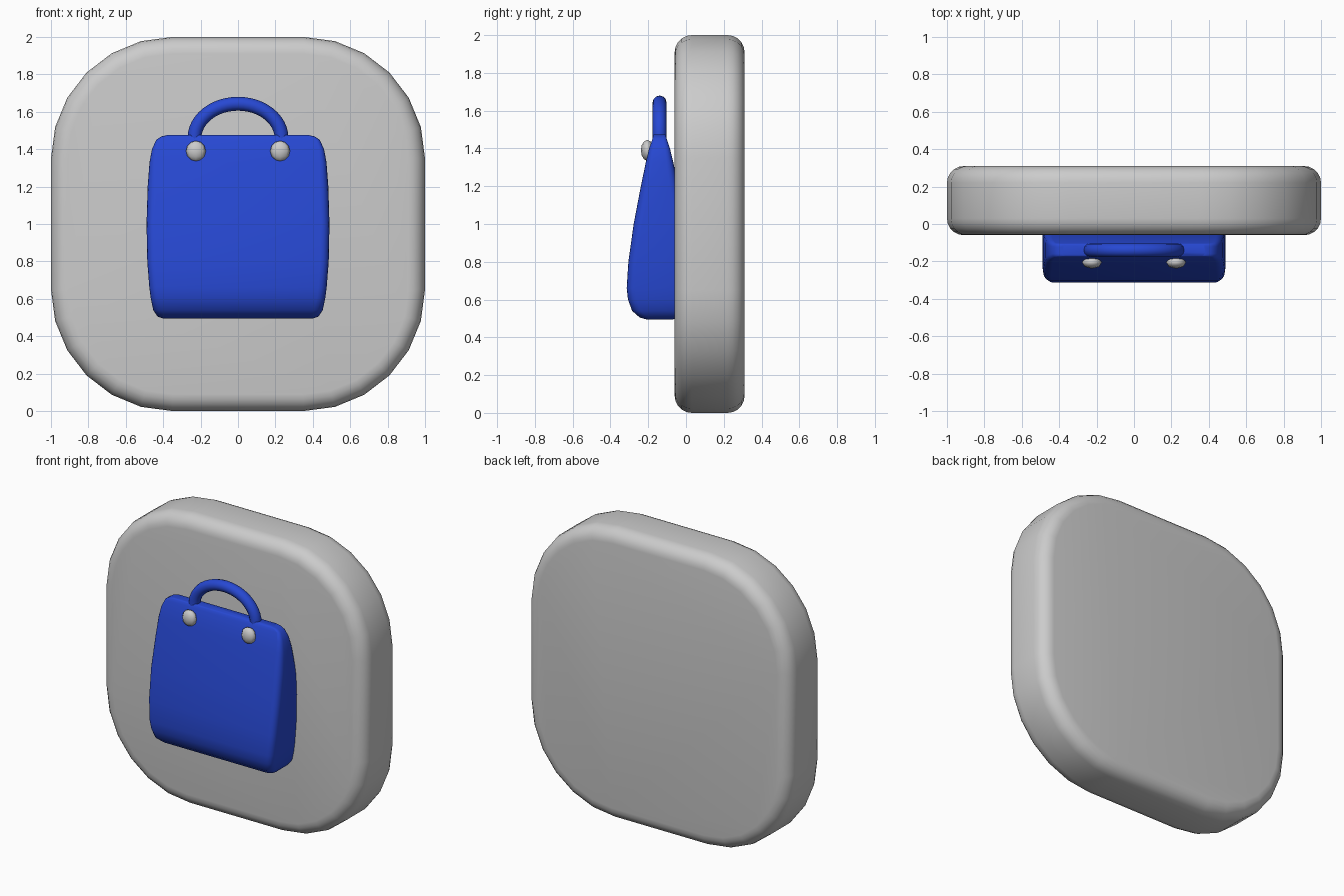
import bpy, bmesh, math
from mathutils import Vector

cube = bpy.data.objects.get("Cube")
if cube:
    bpy.data.objects.remove(cube, do_unlink=True)


def material(name, rgb):
    m = bpy.data.materials.new(name)
    m.use_nodes = True
    m.diffuse_color = (*rgb, 1)
    m.node_tree.nodes["Principled BSDF"].inputs["Base Color"].default_value = (*rgb, 1)
    return m


grey = material("light grey", (0.6, 0.6, 0.6))
blue = material("bag blue", (0.02, 0.065, 0.65))


def rounded_rect(hx, hy, r, steps):
    """Outline points of a rounded rectangle, counter-clockwise."""
    pts = []
    for k, (sx, sy) in enumerate([(1, 1), (-1, 1), (-1, -1), (1, -1)]):
        for i in range(steps + 1):
            a = math.pi / 2 * (k + i / steps)
            pts.append((sx * (hx - r) + r * math.cos(a), sy * (hy - r) + r * math.sin(a)))
    return pts


def loft(name, rings, mat, closed=False, angle=50):
    """Skin a list of rings and cap both ends."""
    bm = bmesh.new()
    loops = [[bm.verts.new(p) for p in ring] for ring in rings]
    n = len(loops[0])
    for a, b in zip(loops, loops[1:]):
        for i in range(n):
            j = (i + 1) % n
            bm.faces.new((a[i], a[j], b[j], b[i]))
    bm.faces.new(loops[0][::-1])
    bm.faces.new(loops[-1])
    bmesh.ops.recalc_face_normals(bm, faces=bm.faces)
    mesh = bpy.data.meshes.new(name)
    bm.to_mesh(mesh)
    bm.free()
    mesh.materials.append(mat)
    obj = bpy.data.objects.new(name, mesh)
    bpy.context.collection.objects.link(obj)
    smooth(obj, angle)
    return obj


def smooth(obj, angle):
    bpy.ops.object.select_all(action='DESELECT')
    obj.select_set(True)
    bpy.context.view_layer.objects.active = obj
    bpy.ops.object.shade_smooth_by_angle(angle=math.radians(angle))


# Backing plate: rounded square with softly rolled front and back rims
FRONT, BACK, ROLL = -0.06, 0.31, 0.09
rim = [(FRONT + ROLL * (1 - math.sin(t)), ROLL * (1 - math.cos(t)))
       for t in (math.pi / 2 * (1 - i / 5) for i in range(6))]
rim += [(FRONT + BACK - y, inset) for y, inset in reversed(rim)]
loft("backing_plate",
     [[(x, y, z + 1) for x, z in rounded_rect(1 - d, 1 - d, 0.65 - d, 6)] for y, d in rim],
     grey)

# Bag body: height, half width, half depth
MID = -0.14
bag = [(0.495, 0.40, 0.07), (0.505, 0.43, 0.105), (0.54, 0.453, 0.145), (0.60, 0.466, 0.167),
       (0.66, 0.474, 0.174), (0.80, 0.485, 0.165), (1.00, 0.489, 0.137), (1.20, 0.483, 0.099),
       (1.33, 0.473, 0.072), (1.40, 0.46, 0.055), (1.45, 0.437, 0.038), (1.468, 0.41, 0.034),
       (1.475, 0.38, 0.03)]
loft("bag_body",
     [[(x, y + MID, z) for x, y in rounded_rect(hx, hy, min(0.045, hy * 0.5), 4)]
      for z, hx, hy in bag],
     blue)

# Handle: round tube swept along an arch
TUBE, SPAN, RISE, FOOT = 0.037, 0.233, 0.185, 1.458
rings = []
for i in range(25):
    a = math.pi * i / 24
    c = Vector((SPAN * math.cos(a), MID, FOOT + RISE * math.sin(a)))
    out = Vector((RISE * math.cos(a), 0, SPAN * math.sin(a))).normalized()
    rings.append([c + TUBE * (out * math.cos(b) + Vector((0, math.sin(b), 0)))
                  for b in (math.tau * k / 12 for k in range(12))])
loft("bag_handle", rings, blue)

# Studs below the handle ends
for side, label in ((1, "left"), (-1, "right")):
    bpy.ops.mesh.primitive_uv_sphere_add(segments=8, ring_count=6, radius=1,
                                         location=(side * 0.225, -0.205, 1.39))
    stud = bpy.context.object
    stud.name = label + "_stud"
    stud.scale = (0.053, 0.034, 0.055)
    stud.data.materials.append(grey)
    smooth(stud, 60)
